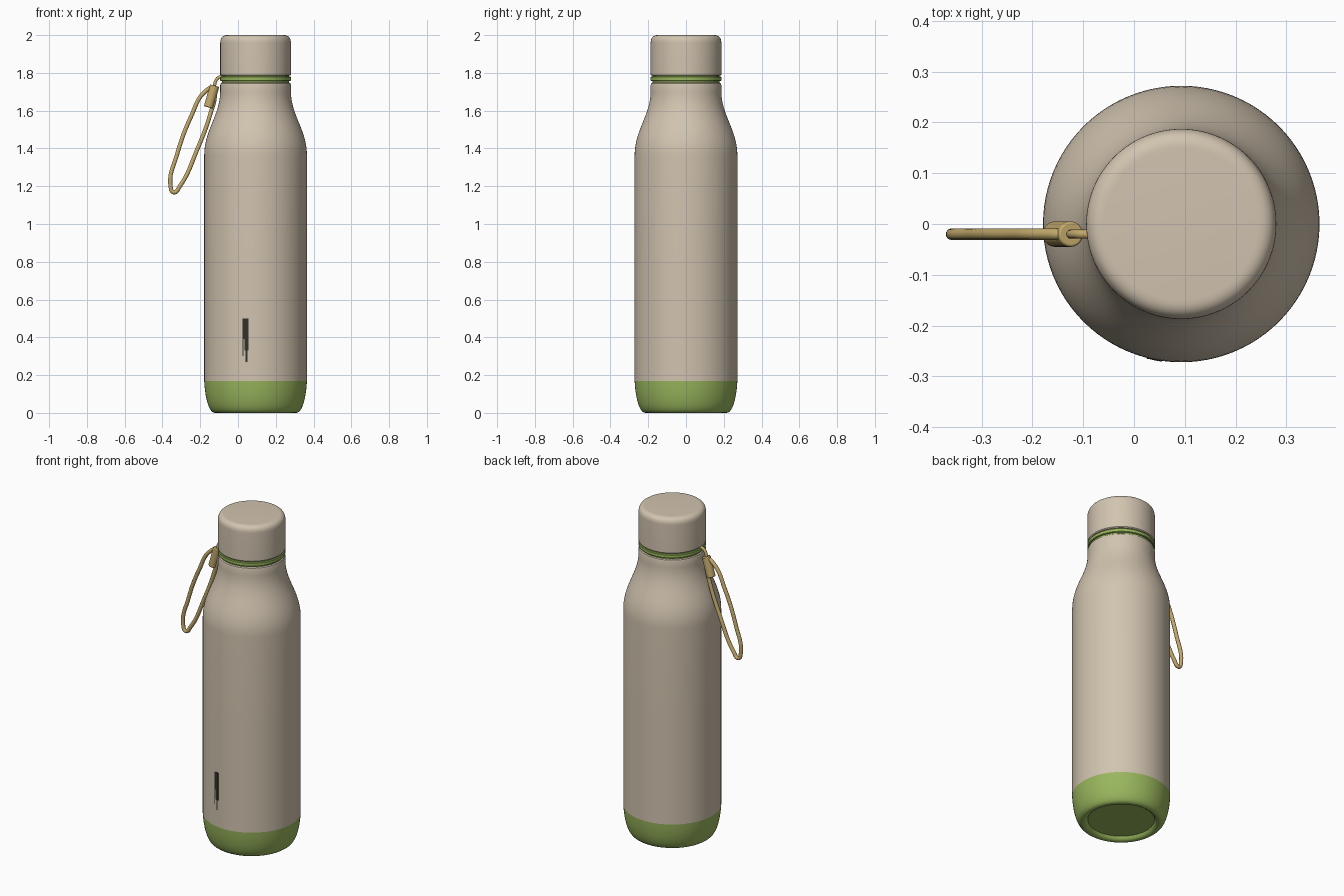
import bpy, bmesh, math
from mathutils import Vector
from mathutils.geometry import interpolate_bezier

cube = bpy.data.objects.get("Cube")
if cube:
    bpy.data.objects.remove(cube, do_unlink=True)

AXIS_X = 0.093   # bottle axis
STRAP_Y = -0.02  # plane of the carry loop


def material(name, rgb):
    m = bpy.data.materials.new(name)
    m.use_nodes = True
    m.diffuse_color = (*rgb, 1)
    m.node_tree.nodes["Principled BSDF"].inputs["Base Color"].default_value = (*rgb, 1)
    return m


beige = material("warm beige", (0.64, 0.55, 0.43))
green = material("leaf green", (0.32, 0.47, 0.11))
gold = material("tan gold", (0.55, 0.40, 0.15))
dark = material("charcoal", (0.03, 0.03, 0.025))


def finish(obj, mat, angle=35):
    obj.data.materials.clear()
    obj.data.materials.append(mat)
    bpy.ops.object.select_all(action="DESELECT")
    obj.select_set(True)
    bpy.context.view_layer.objects.active = obj
    bpy.ops.object.shade_smooth_by_angle(angle=math.radians(angle))
    return obj


def from_bmesh(name, bm, mat):
    bmesh.ops.recalc_face_normals(bm, faces=bm.faces[:])
    mesh = bpy.data.meshes.new(name)
    bm.to_mesh(mesh)
    bm.free()
    obj = bpy.data.objects.new(name, mesh)
    bpy.context.collection.objects.link(obj)
    return finish(obj, mat)


def lathe(name, profile, mat, steps=96):
    """Spin (radius, height) points around the bottle axis."""
    bm = bmesh.new()
    verts = [bm.verts.new((r, 0, z)) for r, z in profile]
    edges = [bm.edges.new(pair) for pair in zip(verts, verts[1:])]
    bmesh.ops.spin(bm, geom=verts + edges, cent=(0, 0, 0), axis=(0, 0, 1),
                   angle=math.tau, steps=steps, use_merge=True)
    bmesh.ops.remove_doubles(bm, verts=bm.verts[:], dist=1e-5)
    obj = from_bmesh(name, bm, mat)
    obj.location.x = AXIS_X
    return obj


def bezier(a, b, c, d, n=12):
    return [(p.x, p.y) for p in interpolate_bezier(*(Vector((*q, 0)) for q in (a, b, c, d)), n)]


def tube(name, points, radius, mat, cyclic=False):
    """Round cord through (x, z) points in the strap plane."""
    curve = bpy.data.curves.new(name, "CURVE")
    curve.dimensions = "3D"
    curve.bevel_depth = radius
    curve.bevel_resolution = 3
    curve.use_fill_caps = True
    spline = curve.splines.new("BEZIER")
    spline.bezier_points.add(len(points) - 1)
    for bp, (x, z) in zip(spline.bezier_points, points):
        bp.co = (x, STRAP_Y, z)
        bp.handle_left_type = bp.handle_right_type = "AUTO"
    spline.use_cyclic_u = cyclic
    obj = bpy.data.objects.new(name, curve)
    bpy.context.collection.objects.link(obj)
    bpy.ops.object.select_all(action="DESELECT")
    obj.select_set(True)
    bpy.context.view_layer.objects.active = obj
    bpy.ops.object.convert(target="MESH")
    return finish(bpy.context.object, mat, 60)


# Base boot with a shallow recess underneath
lathe("base_boot", [(0, 0.02), (0.185, 0.02), (0.192, 0.008), (0.202, 0.001)]
      + bezier((0.215, 0), (0.25, 0.0), (0.268, 0.09), (0.272, 0.168)), green)

# Body: straight wall, S-curved shoulder, rounded neck lip
lathe("bottle_body", [(0.272, 0.168), (0.272, 0.8)]
      + bezier((0.272, 1.36), (0.272, 1.5), (0.19, 1.57), (0.187, 1.7), 20)
      + [(0.187, 1.735), (0.184, 1.745), (0.177, 1.75), (0, 1.75)], beige)

# Neck core and green seal
lathe("neck_core", [(0, 1.745), (0.178, 1.745), (0.178, 1.795), (0, 1.795)], green)
lathe("seal_ring", [(0.17, 1.757), (0.184, 1.757), (0.187, 1.76), (0.187, 1.777),
                    (0.184, 1.78), (0.17, 1.78)], green)

# Cap with rounded top edge
lathe("cap", [(0, 1.785), (0.182, 1.785), (0.187, 1.79)]
      + bezier((0.187, 1.96), (0.187, 1.985), (0.175, 2.0), (0.15, 2.0), 10)
      + [(0, 2.0)], beige)

# Carry loop, hook and clamp
tube("carry_loop", [(-0.128, 1.72), (-0.175, 1.70), (-0.248, 1.57), (-0.322, 1.37),
                    (-0.357, 1.2), (-0.34, 1.168), (-0.308, 1.2), (-0.216, 1.394),
                    (-0.147, 1.58), (-0.122, 1.69)], 0.0115, gold, cyclic=True)
tube("loop_hook", [(-0.126, 1.72), (-0.118, 1.757), (-0.1, 1.777), (-0.075, 1.775)],
     0.009, gold)
bpy.ops.mesh.primitive_cylinder_add(vertices=32, radius=0.025, depth=0.12,
                                    location=(-0.14, STRAP_Y, 1.675),
                                    rotation=(0, math.radians(16), 0))
clamp = bpy.context.object
clamp.name = "loop_clamp"
bevel = clamp.modifiers.new("soft_edges", "BEVEL")
bevel.width = 0.004
bevel.segments = 2
finish(clamp, gold)

# Thin stepped dark mark on the front wall
bm = bmesh.new()
for left, right, low, high in [(0.025, 0.055, 0.39, 0.5), (0.035, 0.055, 0.33, 0.39),
                               (0.041, 0.05, 0.27, 0.33), (0.025, 0.029, 0.3, 0.39)]:
    front = []
    for x, z in [(left, low), (right, low), (right, high), (left, high)]:
        y = -math.sqrt(0.2735 ** 2 - (x - AXIS_X) ** 2)
        front.append(bm.verts.new((x, y, z)))
    face = bm.faces.new(front)
    back = bmesh.ops.extrude_face_region(bm, geom=[face])
    moved = [v for v in back["geom"] if isinstance(v, bmesh.types.BMVert)]
    bmesh.ops.translate(bm, verts=moved, vec=(0, 0.005, 0))
from_bmesh("front_mark", bm, dark)
